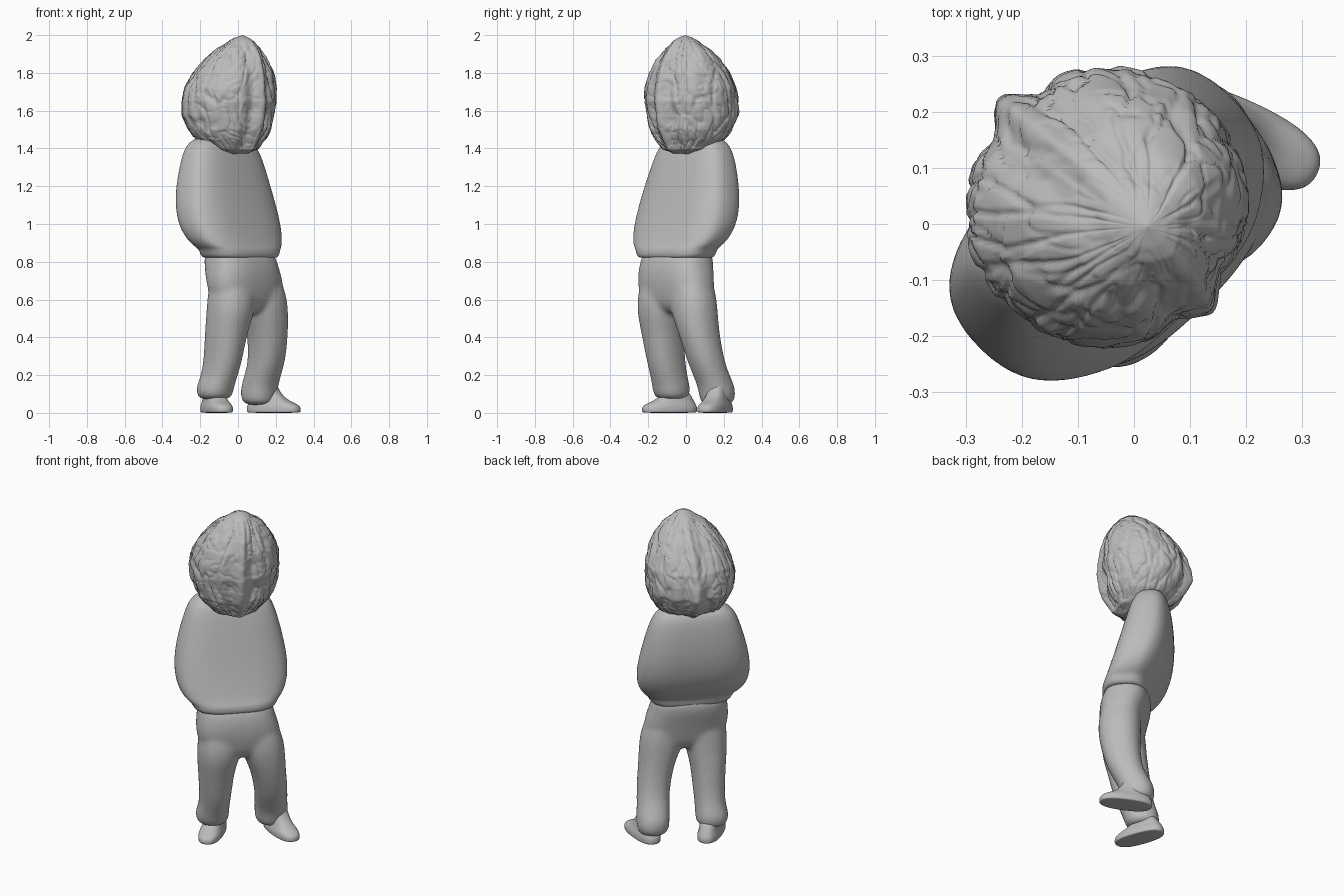
import bpy, bmesh, math
from mathutils import Vector, noise

old = bpy.data.objects.get("Cube")
if old:
    bpy.data.objects.remove(old)

TURN = math.radians(45)  # the figure stands turned on the diagonal

grey = bpy.data.materials.new("plain grey")
grey.use_nodes = True
grey.diffuse_color = (0.5, 0.5, 0.5, 1)
grey.node_tree.nodes["Principled BSDF"].inputs["Base Color"].default_value = (0.5, 0.5, 0.5, 1)


def loft(bm, sections, power=2.6, sides=20, spin=0.0):
    """Skin stacked superellipses given as (z, x, y, half width, half depth)."""
    rings = []
    for z, cx, cy, hw, hd in sections:
        ring = []
        for i in range(sides):
            t = math.tau * i / sides
            c, s = math.cos(t), math.sin(t)
            x = hw * math.copysign(abs(c) ** (2 / power), c)
            y = hd * math.copysign(abs(s) ** (2 / power), s)
            ring.append(bm.verts.new((cx + x * math.cos(spin) - y * math.sin(spin),
                                      cy + x * math.sin(spin) + y * math.cos(spin), z)))
        rings.append(ring)
    for low, high in zip(rings, rings[1:]):
        for i in range(sides):
            j = (i + 1) % sides
            bm.faces.new((low[i], low[j], high[j], high[i]))
    bm.faces.new(rings[0][::-1])
    bm.faces.new(rings[-1])


def finish(name, bm, subdivide=2):
    mesh = bpy.data.meshes.new(name)
    bm.to_mesh(mesh)
    bm.free()
    mesh.materials.append(grey)
    mesh.shade_smooth()
    ob = bpy.data.objects.new(name, mesh)
    ob.rotation_euler.z = TURN
    bpy.context.collection.objects.link(ob)
    if subdivide:
        ob.modifiers.new("Smooth form", "SUBSURF").levels = subdivide
        ob.modifiers["Smooth form"].render_levels = subdivide
    return ob


# Sweater: leaning back at the shoulders, with a rolled hem
bm = bmesh.new()
loft(bm, [
    (0.84, -.03, -.04, .18, .10), (0.815, -.03, -.045, .214, .122),
    (0.835, -.03, -.045, .238, .134), (0.868, -.03, -.042, .25, .134),
    (0.885, -.033, -.03, .277, .134), (0.94, -.034, .005, .312, .148),
    (1.04, -.034, .045, .325, .156), (1.18, -.034, .075, .302, .148),
    (1.32, -.03, .09, .264, .126), (1.40, -.03, .096, .234, .108),
    (1.445, -.03, .1, .19, .082), (1.46, -.03, .1, .12, .05)], 2.85, 24)
finish("sweater", bm)

# Trousers: hips and two legs fused into one skin
bm = bmesh.new()
loft(bm, [
    (0.52, .005, -.062, .13, .06), (0.56, .0, -.065, .215, .108),
    (0.65, -.006, -.065, .24, .125), (0.72, -.018, -.06, .235, .136),
    (0.80, -.025, -.045, .215, .142), (0.88, -.03, -.03, .208, .12)])
loft(bm, [
    (0.07, -.14, .035, .06, .065), (0.085, -.14, .035, .092, .094),
    (0.14, -.142, .03, .095, .104), (0.19, -.134, .008, .086, .104),
    (0.28, -.132, -.02, .09, .11), (0.42, -.132, -.042, .102, .118),
    (0.52, -.123, -.063, .12, .126), (0.60, -.115, -.067, .128, .126),
    (0.68, -.11, -.065, .12, .115), (0.72, -.11, -.06, .1, .1)], 2.2)
loft(bm, [
    (0.04, .195, .035, .06, .065), (0.06, .195, .04, .092, .092),
    (0.13, .195, .038, .095, .1), (0.20, .187, .002, .092, .098),
    (0.28, .182, -.036, .094, .1), (0.42, .16, -.062, .1, .112),
    (0.52, .135, -.069, .12, .12), (0.60, .12, -.069, .128, .122),
    (0.68, .105, -.065, .115, .115), (0.72, .1, -.06, .1, .1)], 2.2)
trousers = finish("trousers", bm)
fuse = trousers.modifiers.new("Fuse", "REMESH")
fuse.mode = "VOXEL"
fuse.voxel_size = 0.011
fuse.use_smooth_shade = True
soft = trousers.modifiers.new("Soften", "SMOOTH")
soft.iterations = 14

# Shoes: flat soles, low toes, ankles rising inside the cuffs
for side, cx, cy, aim in (("right", -.142, .018, -25), ("left", .243, -.025, 20)):
    bm = bmesh.new()
    angle = math.radians(aim)
    toe = Vector((math.sin(angle), -math.cos(angle)))
    shape = []
    for z, shift, hw, length in ((0, 0, .062, .145), (.004, 0, .067, .154),
                                 (.03, 0, .068, .154), (.045, -.005, .063, .142),
                                 (.065, -.025, .056, .11), (.09, -.035, .052, .085),
                                 (.13, -.035, .045, .055), (.16, -.03, .04, .045)):
        shape.append((z, cx + toe.x * shift, cy + toe.y * shift, hw, length))
    loft(bm, shape, 2.5, spin=angle)
    finish(side + "_shoe", bm)

# Walnut head: a wrinkled egg with a raised seam running front to back
profile = [(1.37, .0), (1.372, .06), (1.395, .125), (1.45, .188), (1.50, .219), (1.57, .242),
           (1.65, .25), (1.72, .242), (1.80, .214), (1.87, .174), (1.93, .122),
           (1.97, .07), (1.985, .04), (2.0, .0)]
lean = [(1.37, -.005), (1.45, .042), (1.58, .064), (1.72, .048), (1.85, .02), (2.0, -.02)]


def along(table, z):
    for (z0, v0), (z1, v1) in zip(table, table[1:]):
        if z <= z1:
            return v0 + (v1 - v0) * (z - z0) / (z1 - z0)
    return table[-1][1]


bm = bmesh.new()
bmesh.ops.create_uvsphere(bm, u_segments=220, v_segments=140, radius=1)
for v in bm.verts:
    d = v.co.copy()
    z = 1.685 + .315 * d.z
    ring = max(math.hypot(d.x, d.y), 1e-6)
    ux, uy = d.x / ring, d.y / ring
    radius = along(profile, z)
    fade = min(1, radius / .15)
    # Wandering upright grooves with broken cross creases
    warp = noise.noise_vector(d * 2.5) * .3
    p = Vector((ux * 3.6, uy * 3.6, d.z * 1.3)) + warp
    groove = max(0, 1 - abs(noise.noise(p)) * 6)
    crease = max(0, 1 - abs(noise.noise(d * 5 + warp * 2)) * 6)
    lump = noise.noise(d * 3.2 + Vector((4, 1, 7)))
    bump = .006 * lump - .009 * groove - .005 * crease
    # Seam: narrow rim inside a shallow trough, swelling low on both ends
    off = ux * radius
    low = math.exp(-((z - 1.57) / .1) ** 2)
    width = .02 + .012 * low
    rim = math.exp(-(off / width) ** 2)
    trough = math.exp(-((abs(off) - .065) / .03) ** 2)
    bump = bump * (1 - .7 * rim) + (.01 + .013 * low) * rim - .015 * trough
    r = radius + bump * fade
    v.co = (-.012 + .025 * max(0, d.z) + ux * r * 1.02, along(lean, z) + uy * r, z)
bmesh.ops.recalc_face_normals(bm, faces=bm.faces)
finish("walnut_head", bm, 0)
